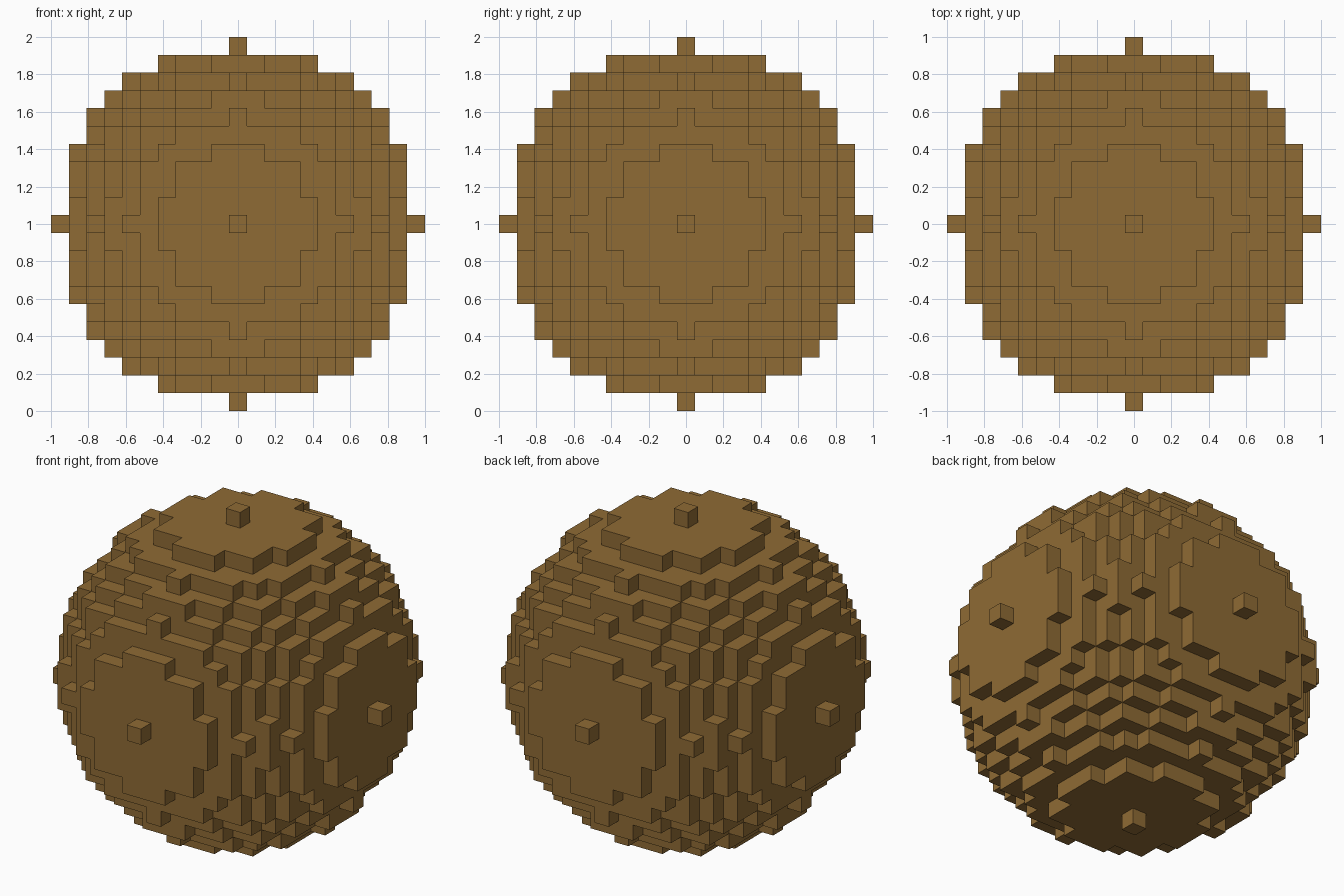
import bpy
import bmesh
from itertools import product
from mathutils import Vector

cube = bpy.data.objects.get("Cube")
if cube:
    bpy.data.objects.remove(cube, do_unlink=True)

RADIUS = 10                      # in blocks, around the central block
BLOCK = 2 / (2 * RADIUS + 1)     # edge length of one block
CENTRE = Vector((0, 0, 1))


def filled(cell):
    return cell.length_squared <= RADIUS ** 2 + 0.5


def add_side(bm, cell, axis, sign):
    """Add the square side of a block that faces along sign * axis."""
    normal, u, v = Vector(), Vector(), Vector()
    normal[axis] = sign
    u[(axis + 1) % 3] = 1
    v[(axis + 2) % 3] = sign     # keeps the winding outward
    corners = [(-1, -1), (1, -1), (1, 1), (-1, 1)]
    bm.faces.new([
        bm.verts.new(CENTRE + BLOCK * (cell + (normal + a * u + b * v) / 2))
        for a, b in corners])


# Blocky ball: only block sides that meet open air are made
bm = bmesh.new()
span = range(-RADIUS, RADIUS + 1)
for cell in map(Vector, product(span, repeat=3)):
    if not filled(cell):
        continue
    for axis, sign in product(range(3), (-1, 1)):
        neighbour = cell.copy()
        neighbour[axis] += sign
        if not filled(neighbour):
            add_side(bm, cell, axis, sign)
bmesh.ops.remove_doubles(bm, verts=bm.verts, dist=BLOCK / 100)

mesh = bpy.data.meshes.new("block_sphere")
bm.to_mesh(mesh)
bm.free()
ball = bpy.data.objects.new("block_sphere", mesh)
bpy.context.collection.objects.link(ball)

# Single earthy brown
brown = bpy.data.materials.new("earth_brown")
brown.use_nodes = True
colour = (0.275, 0.147, 0.035, 1)
brown.diffuse_color = colour
brown.node_tree.nodes["Principled BSDF"].inputs["Base Color"].default_value = colour
mesh.materials.append(brown)
